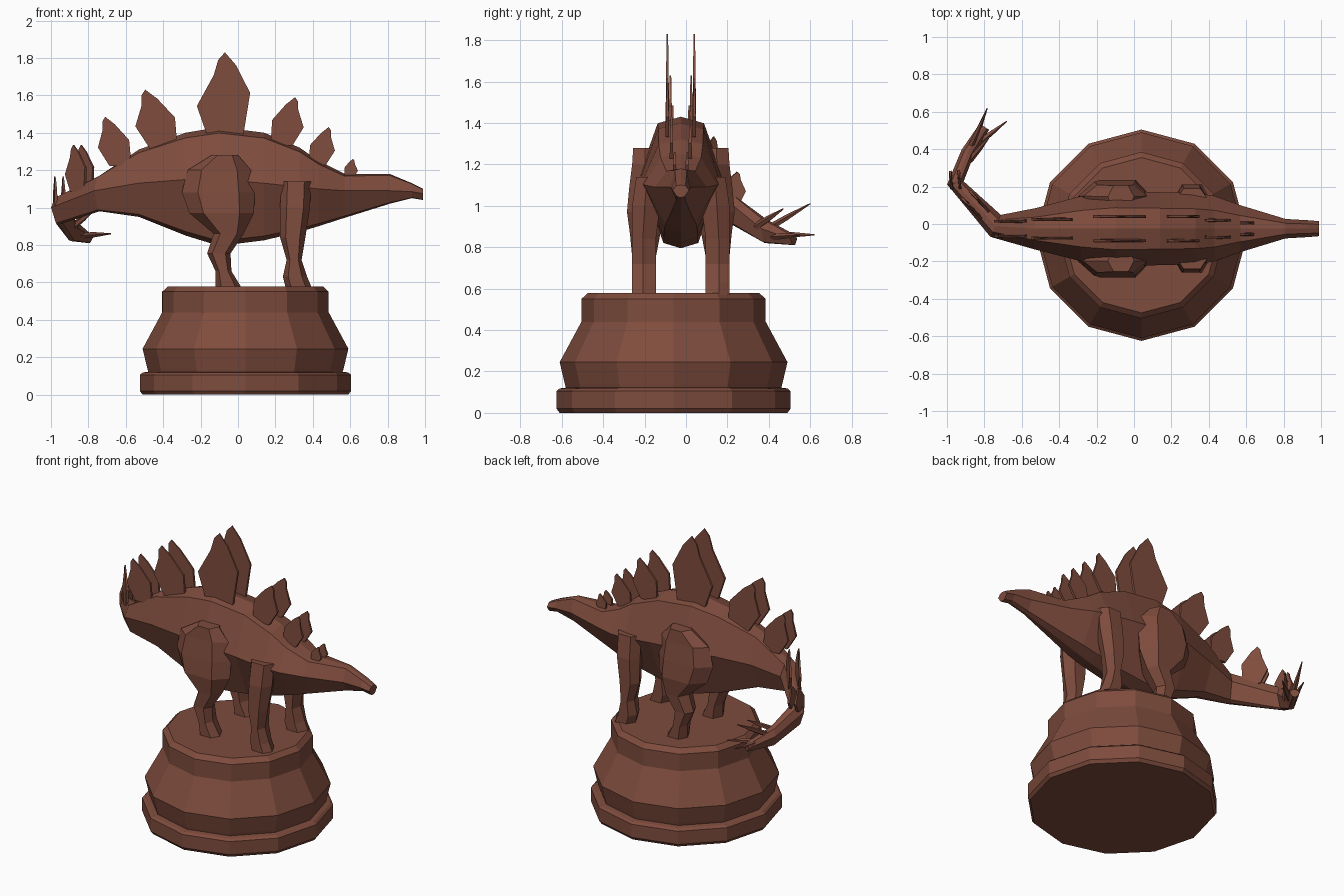
import bpy, math
from mathutils import Vector

if "Cube" in bpy.data.objects:
    bpy.data.objects.remove(bpy.data.objects["Cube"])

MID = -0.025  # y of the animal's centre line
brown = bpy.data.materials.new("brown_clay")
brown.diffuse_color = (0.21, 0.072, 0.047, 1)
brown.use_nodes = True
brown.node_tree.nodes["Principled BSDF"].inputs["Base Color"].default_value = brown.diffuse_color


def make(name, verts, faces):
    me = bpy.data.meshes.new(name)
    me.from_pydata([tuple(v) for v in verts], [], faces)
    me.materials.append(brown)
    ob = bpy.data.objects.new(name, me)
    bpy.context.collection.objects.link(ob)
    import_bm = bmesh.new()
    import_bm.from_mesh(me)
    bmesh.ops.recalc_face_normals(import_bm, faces=import_bm.faces)
    import_bm.to_mesh(me)
    import_bm.free()
    return ob


import bmesh


def loft(name, rings):
    """Skin a list of equal-sized rings and cap both ends."""
    n = len(rings[0])
    faces = [(i * n + j, i * n + (j + 1) % n, (i + 1) * n + (j + 1) % n, (i + 1) * n + j)
             for i in range(len(rings) - 1) for j in range(n)]
    faces += [tuple(range(n)), tuple(range((len(rings) - 1) * n, len(rings) * n))]
    return make(name, [v for r in rings for v in r], faces)


# Pedestal: twelve-sided turned profile (radius, height)
profile = [(.55, 0), (.565, .02), (.565, .105), (.55, .118), (.52, .122), (.525, .14),
           (.55, .245), (.445, .44), (.445, .55), (.415, .578)]
loft("pedestal", [[(.04 + r * math.cos(k * math.pi / 6), -.06 + r * math.sin(k * math.pi / 6), z)
                   for k in range(12)] for r, z in profile])

# Body from snout to curled tail: x, y, top, widest height, bottom, half width
spine = [
    (.99, MID, 1.10, 1.075, 1.04, .040),
    (.93, MID, 1.13, 1.085, 1.05, .045),
    (.81, MID, 1.18, 1.09, 1.02, .052),
    (.57, MID, 1.18, 1.09, .945, .125),
    (.43, MID, 1.25, 1.10, .90, .175),
    (.33, MID, 1.32, 1.11, .87, .190),
    (.14, MID, 1.40, 1.13, .825, .195),
    (-.10, MID, 1.43, 1.15, .795, .200),
    (-.28, MID, 1.40, 1.15, .85, .175),
    (-.53, MID, 1.31, 1.13, .95, .110),
    (-.74, -.01, 1.17, 1.09, .98, .065),
    (-.955, .22, 1.06, 1.00, .91, .045),
    (-.89, .38, .94, .89, .82, .036),
    (-.80, .52, .86, .84, .81, .030),
]
rings = []
for i, (x, y, zt, zm, zb, w) in enumerate(spine):
    a, b = spine[max(i - 1, 0)], spine[min(i + 1, len(spine) - 1)]
    d = Vector((b[0] - a[0], b[1] - a[1]))
    if 0 < i < len(spine) - 1:  # mitre the bends
        d = (Vector((x - a[0], y - a[1])).normalized() + Vector((b[0] - x, b[1] - y)).normalized())
    d.normalize()
    h = zt - zb
    section = [(0, zt), (.56, zt - .05 * h), (1, zm), (.42, zb + .04 * h), (0, zb),
               (-.42, zb + .04 * h), (-1, zm), (-.56, zt - .05 * h)]
    rings.append([(x - d.y * w * u, y + d.x * w * u, z) for u, z in section])
loft("body", rings)

# Legs: rear x, front x, height, inner and outer distance from centre line
hind = [(-.14, 0, 1.28, .1, .23), (-.27, .07, 1.2, .1, .235), (-.3, .09, 1.08, .08, .25),
        (-.26, .085, .97, .08, .26), (-.13, .03, .86, .1, .245), (-.165, -.04, .755, .12, .235),
        (-.12, -.035, .66, .12, .235), (-.12, .02, .57, .12, .235)]
fore = [(.23, .39, 1.14, .1, .215), (.225, .385, 1.0, .1, .235), (.225, .36, .84, .12, .235),
        (.26, .34, .72, .12, .235), (.24, .37, .63, .12, .235), (.255, .395, .57, .12, .235)]
for label, leg in (("hind_leg", hind), ("front_leg", fore)):
    for side, s in (("left", 1), ("right", -1)):
        rs = []
        for x0, x1, z, din, dout in leg:
            q, m = (x1 - x0) * .22, din * .45 + dout * .55
            rs.append([(x, MID + s * d, z) for x, d in
                       ((x0, m), (x0 + q, dout), (x1 - q, dout), (x1, m), (x1 - q, din), (x0 + q, din))])
        loft(f"{label}_{side}", rs)

# Back plates in pairs: centre x, y, base z, length, height, lean, spacing, heading
leaf = [(-.3, -.12), (-.5, .3), (-.2, .7), (-.12, .9), (0, 1), (.2, .83), (.45, .47), (.32, -.12)]
plates = [
    (.595, MID, 1.17, .08, .09, .25, .03, 0),
    (.425, MID, 1.25, .15, .18, .40, .045, 0),
    (.235, MID, 1.36, .19, .23, .37, .065, 0),
    (-.07, MID, 1.42, .30, .41, 0, .065, 0),
    (-.40, MID, 1.35, .24, .28, -.40, .05, 0),
    (-.63, MID, 1.25, .19, .235, -.42, .04, 0),
    (-.835, .09, 1.11, .17, .225, -.2, .028, math.radians(-47)),
    (-.955, .225, 1.03, .11, .135, -.2, .022, math.radians(-85)),
]
for k, (x, y, z, ln, h, lean, gap, ang) in enumerate(plates, 1):
    c, sn = math.cos(ang), math.sin(ang)
    flip = -1 if lean > 0 else 1
    for side, s in (("left", 1), ("right", -1)):
        rs = []
        for t in (-.009, .009):
            ring = []
            for u, v in leaf:
                p = (u * flip + lean * max(v, 0)) * ln
                o = s * gap + t * (1 - .6 * max(v, 0))
                ring.append((x + p * c - o * sn, y + p * sn + o * c, z + v * h))
            rs.append(ring)
        loft(f"plate_{k}_{side}", rs)

# Tail spikes: root and tip
spikes = [((-.87, .41, .86), (-.785, .62, .86)), ((-.85, .42, .85), (-.68, .55, .86)),
          ((-.89, .38, .88), (-.79, .60, 1.01)), ((-.88, .34, .90), (-.77, .47, .985))]
for k, (a, b) in enumerate(spikes, 1):
    a, b = Vector(a), Vector(b)
    d = (b - a).normalized()
    u = d.cross(Vector((0, 0, 1))).normalized()
    w = d.cross(u)
    rs = [[p + r * (math.cos(j * math.tau / 5) * u + math.sin(j * math.tau / 5) * w) for j in range(5)]
          for p, r in ((a, .018), (a.lerp(b, .5), .014), (b, .003))]
    loft(f"tail_spike_{k}", rs)
